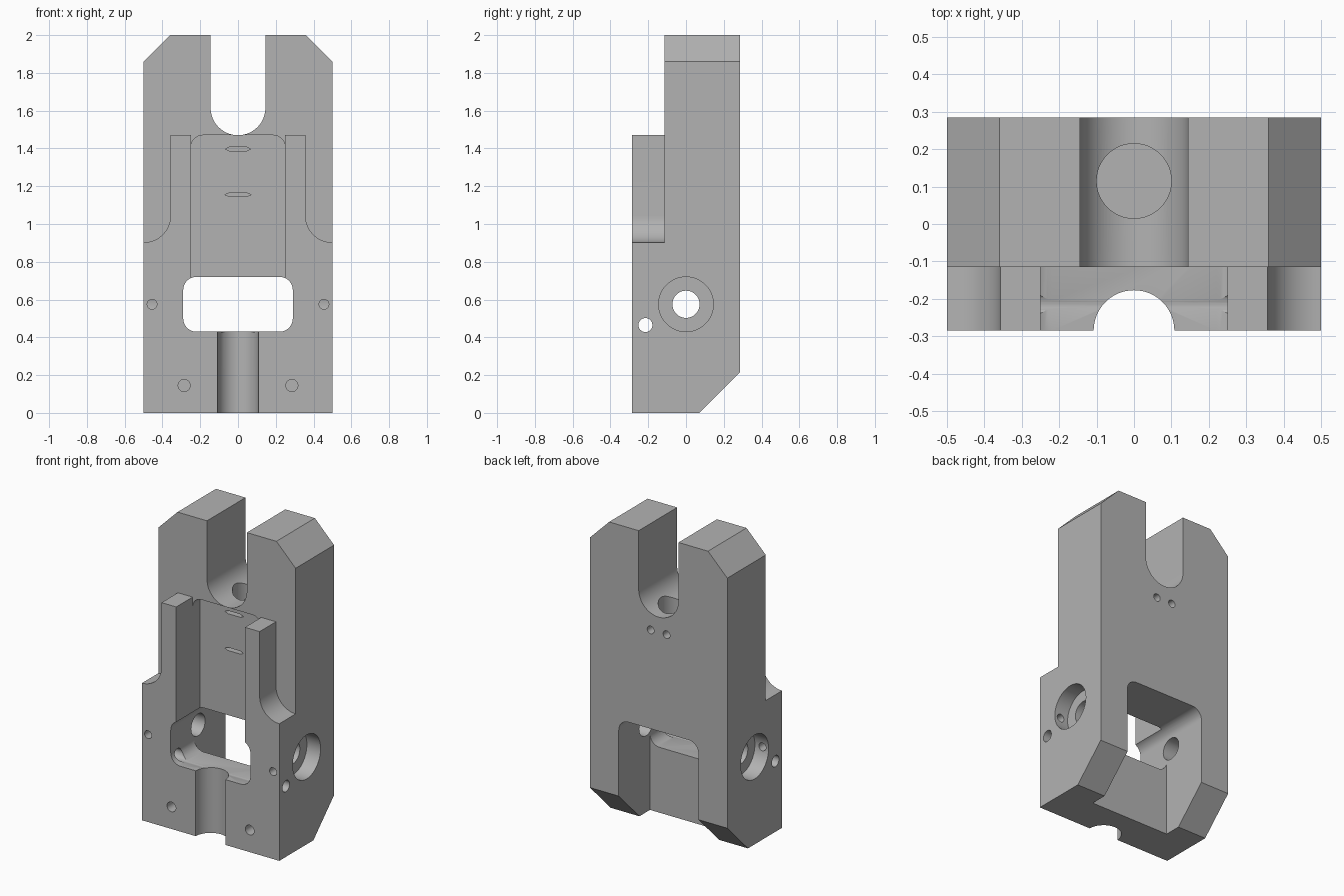
import bpy, bmesh
from math import pi, sin, cos, radians

cube = bpy.data.objects.get("Cube")
if cube:
    bpy.data.objects.remove(cube, do_unlink=True)

steel = bpy.data.materials.new("plain_grey")
steel.use_nodes = True
GREY = (0.45, 0.45, 0.45, 1)
steel.diffuse_color = GREY
steel.node_tree.nodes["Principled BSDF"].inputs["Base Color"].default_value = GREY


def arc(cx, cz, r, start, end, n=12):
    return [(cx + r * cos(radians(start + (end - start) * i / n)),
             cz + r * sin(radians(start + (end - start) * i / n))) for i in range(n + 1)]


def mirrored(half):
    """Close a right-hand outline with its mirror image."""
    return half + [(-x, z) for x, z in reversed(half)]


def prism(name, outline, axis, lo, hi):
    """Extrude a 2D outline along an axis."""
    place = {"x": lambda a, b, t: (t, a, b),
             "y": lambda a, b, t: (a, t, b),
             "z": lambda a, b, t: (a, b, t)}[axis]
    bm = bmesh.new()
    low = [bm.verts.new(place(a, b, lo)) for a, b in outline]
    high = [bm.verts.new(place(a, b, hi)) for a, b in outline]
    bm.faces.new(low)
    bm.faces.new(high)
    n = len(outline)
    for i in range(n):
        j = (i + 1) % n
        bm.faces.new((low[i], low[j], high[j], high[i]))
    bmesh.ops.recalc_face_normals(bm, faces=bm.faces)
    mesh = bpy.data.meshes.new(name)
    bm.to_mesh(mesh)
    bm.free()
    mesh.materials.append(steel)
    obj = bpy.data.objects.new(name, mesh)
    bpy.context.collection.objects.link(obj)
    return obj


def hole(name, a, b, r, axis, lo, hi, n=48):
    return prism(name, arc(a, b, r, 0, 360 - 360 / n, n - 1), axis, lo, hi)


# Block with a chamfered lower back edge
body = prism("clamp_block", [(-0.285, 0), (0.07, 0), (0.285, 0.215), (0.285, 2), (-0.285, 2)],
             "x", -0.5, 0.5)
cutters = []
add = cutters.append

# Step that leaves two front rails with filleted shoulders
add(prism("front_step", mirrored([(0.25, 0.6), (0.25, 1.47), (0.357, 1.47)]
                                 + arc(0.5, 1.045, 0.143, 180, 270)
                                 + [(0.6, 0.902), (0.6, 2.2)]), "y", -0.4, -0.115))

# Rounded pocket between the rails
add(prism("pocket", mirrored([(0.25, 0.6)] + arc(0.185, 1.405, 0.065, 0, 90)),
          "y", -0.13, -0.04))

# Window and the open cavity behind it
add(prism("window", mirrored(arc(0.22, 0.5, 0.07, -90, 0) + arc(0.22, 0.65, 0.07, 0, 90)),
          "y", -0.4, 0.02))
add(prism("back_cavity", mirrored([(0.29, -0.1)] + arc(0.22, 0.65, 0.07, 0, 90)),
          "y", -0.04, 0.4))

# Round-bottomed top notch and chamfered top corners
add(prism("top_notch", mirrored(arc(0, 1.615, 0.145, -90, 0, 24)[1:] + [(0.145, 2.1)])
          + [(0, 1.47)], "y", -0.4, 0.4))
for s in (-1, 1):
    add(prism("top_chamfer", [(s * 0.26, 2.1), (s * 0.6, 1.76), (s * 0.6, 2.1)], "y", -0.4, 0.4))

# Vertical bore below the notch and half-round groove in the front
add(hole("vertical_bore", 0, 0.115, 0.1, "z", 1.0, 1.65))
add(hole("front_groove", 0, -0.285, 0.108, "z", -0.1, 0.5))

# Cross holes
add(hole("pivot_hole", 0, 0.575, 0.072, "x", -0.6, 0.6))
add(hole("pin_hole", -0.215, 0.465, 0.037, "x", -0.6, 0.6, 32))
for s in (-1, 1):
    add(hole("counterbore", 0, 0.575, 0.145, "x", *sorted((s * 0.4, s * 0.6))))
    add(hole("set_screw_hole", s * 0.455, 0.575, 0.026, "y", -0.4, -0.05, 24))
    add(hole("front_screw_hole", s * 0.285, 0.145, 0.032, "y", -0.4, -0.12, 24))
    add(hole("back_screw_hole", s * 0.058, 1.37, 0.025, "y", 0.15, 0.4, 24))

# Thin slots in the pocket floor
for z in (1.397, 1.155):
    add(prism("pocket_slot", mirrored([(0.045, z - 0.01), (0.068, z), (0.045, z + 0.01)]),
              "y", -0.08, 0.0))

# Carve the block
bpy.context.view_layer.objects.active = body
for c in cutters:
    c.hide_render = True
    mod = body.modifiers.new(c.name, "BOOLEAN")
    mod.operation = "DIFFERENCE"
    mod.solver = "EXACT"
    mod.object = c
    bpy.ops.object.modifier_apply(modifier=mod.name)
for c in cutters:
    bpy.data.objects.remove(c, do_unlink=True)

for o in bpy.context.selected_objects:
    o.select_set(False)
body.select_set(True)
bpy.ops.object.shade_smooth_by_angle(angle=radians(30))
